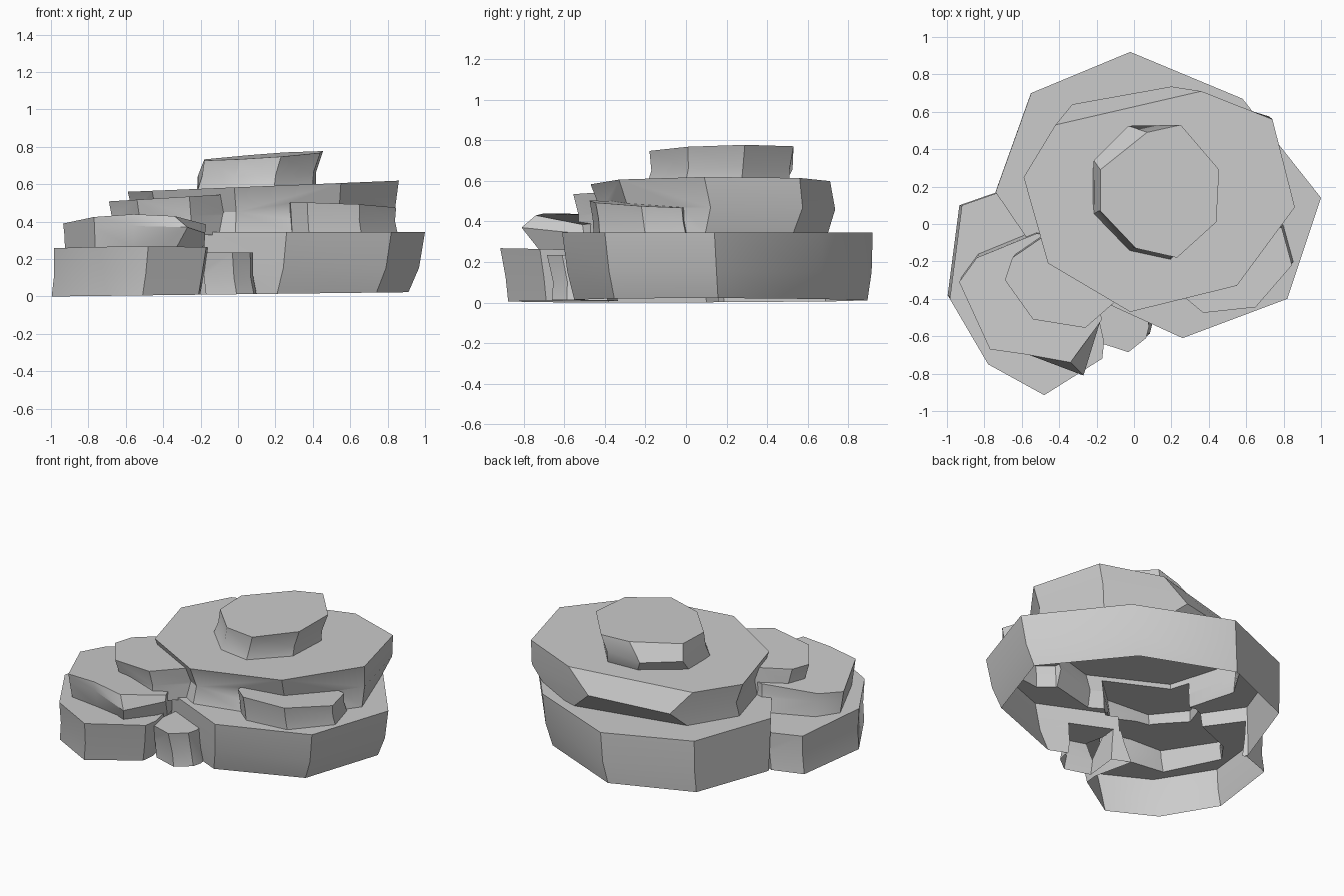
import bpy, bmesh, math

if "Cube" in bpy.data.objects:
    bpy.data.objects.remove(bpy.data.objects["Cube"])


def slab(name, outline, top, bottom, mid, foot, waist=.5, moved={}):
    """Rock slab from a top outline (optional third value = own height).
    top = (z, slope x, slope y); mid / foot = (scale, shift x, shift y);
    waist = depth of the mid ring; moved = {(ring, corner): (x, y)}."""
    n = len(outline)
    cx = (min(p[0] for p in outline) + max(p[0] for p in outline)) / 2
    cy = (min(p[1] for p in outline) + max(p[1] for p in outline)) / 2
    verts = []
    for r, (t, (s, dx, dy)) in enumerate(((0, (1, 0, 0)), (waist, mid), (1, foot))):
        for i, (x, y, *h) in enumerate(outline):
            z = h[0] if h else top[0] + top[1] * x + top[2] * y
            px, py = moved.get((r, i), (cx + (x - cx) * s + dx, cy + (y - cy) * s + dy))
            verts.append((px, py, z + (bottom - z) * t))
    faces = [tuple(range(n)), tuple(range(3 * n - 1, 2 * n - 1, -1))]
    for r in (0, n):
        for i in range(n):
            j = (i + 1) % n
            faces.append((r + i, r + n + i, r + n + j, r + j))
    me = bpy.data.meshes.new(name)
    me.from_pydata(verts, [], faces)
    ob = bpy.data.objects.new(name, me)
    bpy.context.collection.objects.link(ob)
    return ob


# All outlines run counter-clockwise seen from above
# Main stack: wide base, tilted middle slab, cap
base = slab("rock_formation",
     [(1, .14), (.58, .67), (-.02, .92), (-.55, .70), (-.74, .17),
      (-.42, -.30), (.26, -.61), (.82, -.40)],
     (.345, 0, 0), -.04, (.98, -.015, .01), (.93, -.055, .02))
middle = slab("middle_slab",
     [(.86, .09), (.74, .56), (.36, .71), (-.42, .53), (-.59, .25),
      (-.46, -.21), (-.02, -.47), (.55, -.33)],
     (.584, .041, 0), .32, (.965, .005, .03), (.97, 0, 0),
     moved={(1, 2): (.20, .735), (1, 3): (-.33, .64), (2, 1): (.67, .52)})
cap = slab("cap_slab",
     [(.455, .29), (.25, .53), (.07, .49), (-.18, .29), (-.18, .07),
      (.01, -.13), (.23, -.18), (.44, .01)],
     (.737, .07, .03), .555, (.96, -.025, -.005), (1, -.04, -.02),
     moved={(1, 2): (-.03, .525), (1, 3): (-.215, .34)})

# Lower stack at the front left
left_base = slab("left_base_slab",
     [(-.16, -.63), (-.30, 0), (-.72, .17), (-.92, .10), (-.985, -.40),
      (-.78, -.75), (-.48, -.915), (-.17, -.72)],
     (.25, 0, -.02), -.02, (.97, -.01, .01), (.96, -.03, .02))
left_middle = slab("left_middle_slab",
     [(-.17, -.51, .385), (-.30, -.10, .42), (-.52, -.05, .43),
      (-.84, -.18, .40), (-.935, -.31, .39), (-.77, -.67, .425),
      (-.56, -.70, .44), (-.34, -.74, .43)],
     (.43, 0, 0), .23, (.985, 0, .005), (.97, 0, .03), waist=.3,
     moved={(1, 7): (-.27, -.81)})
left_top = slab("left_top_slab",
     [(-.06, -.38), (-.2, -.02), (-.46, -.05), (-.65, -.18), (-.69, -.30),
      (-.54, -.51), (-.26, -.555)],
     (.55, .06, 0), .33, (.98, .01, .02), (.98, .01, .02))

# Small stones: front foot stone and right ledge
front_stone = slab("front_stone",
     [(.08, -.55), (.06, -.35), (-.17, -.35), (-.2, -.63), (-.03, -.685),
      (.065, -.61)],
     (.235, 0, 0), -.03, (.94, .01, .02), (.98, .03, .02))
ledge = slab("right_ledge",
     [(.845, -.22), (.79, -.02), (.50, .03), (.27, -.30), (.28, -.40),
      (.37, -.475), (.65, -.445)],
     (.49, -.03, -.05), .33, (.98, 0, .01), (1, .01, .02))

# Fuse all slabs into one shell so no buried faces remain
bpy.context.view_layer.objects.active = base
base.select_set(True)
for part in (middle, left_base, left_middle, left_top, cap, front_stone, ledge):
    mod = base.modifiers.new("fuse", 'BOOLEAN')
    mod.operation = 'UNION'
    mod.solver = 'EXACT'
    mod.object = part
    bpy.ops.object.modifier_apply(modifier=mod.name)
    bpy.data.objects.remove(part)

# Trim the underside open along a slightly tilted ground cut
bm = bmesh.new()
bm.from_mesh(base.data)
bmesh.ops.bisect_plane(bm, geom=bm.verts[:] + bm.edges[:] + bm.faces[:],
                       plane_co=(0, 0, .012), plane_no=(-.012, 0, 1),
                       clear_inner=True)
bm.normal_update()
bmesh.ops.delete(bm, geom=[f for f in bm.faces if f.normal.z < -.9],
                 context='FACES')
bm.to_mesh(base.data)
bm.free()
bpy.ops.object.shade_smooth_by_angle(angle=math.radians(33))
